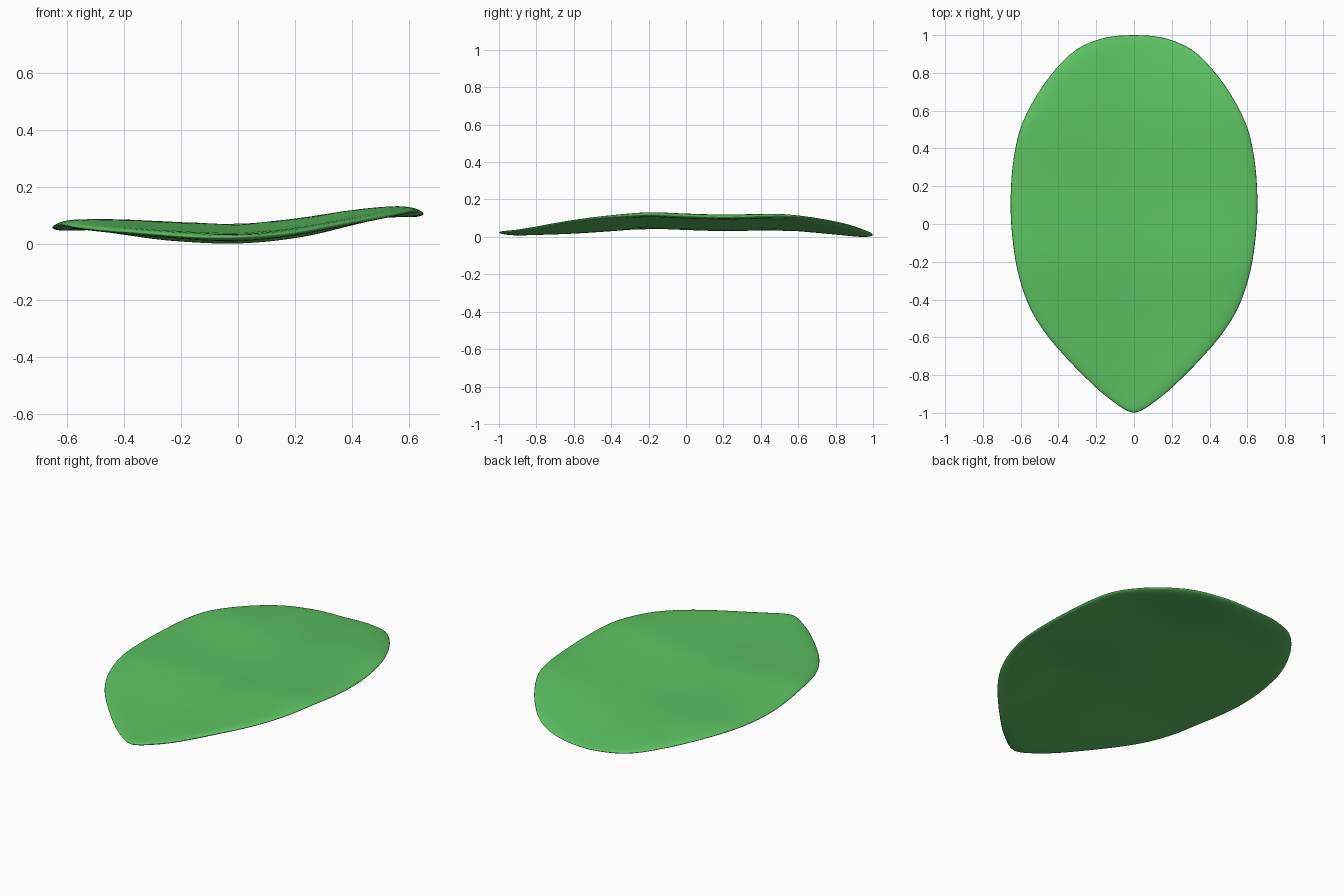
import bpy, bmesh, math

if "Cube" in bpy.data.objects:
    bpy.data.objects.remove(bpy.data.objects["Cube"])

def spline(table, v):
    """Smooth (Hermite) interpolation of a list of (position, value) pairs."""
    n = len(table)
    v = min(max(v, table[0][0]), table[-1][0])
    def slope(i):
        a, b = table[max(i - 1, 0)], table[min(i + 1, n - 1)]
        return (b[1] - a[1]) / (b[0] - a[0])
    for i in range(n - 1):
        (x0, y0), (x1, y1) = table[i], table[i + 1]
        if v <= x1:
            h = x1 - x0
            t = (v - x0) / h
            return ((2*t**3 - 3*t**2 + 1) * y0 + (t**3 - 2*t**2 + t) * h * slope(i)
                    + (3*t**2 - 2*t**3) * y1 + (t**3 - t**2) * h * slope(i + 1))

# right half of the outline, from the pointed front to the rounded back
HALF = [(0, -1), (.04, -.987), (.09, -.955), (.18, -.885), (.285, -.785), (.38, -.685), (.46, -.59),
        (.535, -.475), (.59, -.345), (.628, -.19), (.65, 0), (.652, .18), (.635, .36),
        (.595, .525), (.51, .69), (.41, .825), (.31, .92), (.2, .973), (.1, .995), (0, 1)]
# height along the length, and rise across the width
LENGTH = [(-1, .032), (-.9, .03), (-.8, .033), (-.6, .04), (-.4, .053), (-.2, .066), (0, .059),
          (.2, .054), (.5, .058), (.6, .053), (.8, .035), (.95, .02), (1, .019)]
WIDTH = [(-.655, .01), (-.55, .015), (-.4, .014), (-.2, .005), (0, 0),
         (.2, .017), (.4, .047), (.55, .061), (.655, .058)]
# half thickness toward the rounded rim
RINGS = [(.15, 1), (.3, 1), (.45, 1), (.6, 1), (.72, 1), (.82, 1), (.89, .97), (.935, .9),
         (.965, .75), (.985, .52), (.996, .26)]
THICK = .0135

# resample the outline and mirror it
xs = [(i, p[0]) for i, p in enumerate(HALF)]
ys = [(i, p[1]) for i, p in enumerate(HALF)]
N = (len(HALF) - 1) * 3
right = [(spline(xs, i / 3), spline(ys, i / 3)) for i in range(N + 1)]
outline = right + [(-x, y) for x, y in right[-2:0:-1]]

def mid(x, y):
    return spline(LENGTH, y) + spline(WIDTH, x)

bm = bmesh.new()
def ring(r, h):
    return [bm.verts.new((x * r, y * r, mid(x * r, y * r) + h)) for x, y in outline]

# upper and lower skins share one rim
rim = ring(1, 0)
for side in (1, -1):
    loops = [ring(r, side * THICK * t) for r, t in RINGS] + [rim]
    centre = bm.verts.new((0, 0, mid(0, 0) + side * THICK))
    n = len(rim)
    for i in range(n):
        j = (i + 1) % n
        bm.faces.new((centre, loops[0][i], loops[0][j]))
        for a, b in zip(loops, loops[1:]):
            bm.faces.new((a[i], b[i], b[j], a[j]))
bmesh.ops.recalc_face_normals(bm, faces=bm.faces)
low = min(v.co.z for v in bm.verts)
bmesh.ops.translate(bm, verts=bm.verts, vec=(0, 0, -low))
for f in bm.faces:
    f.smooth = True

me = bpy.data.meshes.new("leaf")
bm.to_mesh(me)
bm.free()
leaf = bpy.data.objects.new("leaf", me)
bpy.context.collection.objects.link(leaf)

green = bpy.data.materials.new("leaf green")
green.diffuse_color = (.107, .54, .12, 1)
green.use_nodes = True
green.node_tree.nodes["Principled BSDF"].inputs["Base Color"].default_value = green.diffuse_color
me.materials.append(green)
